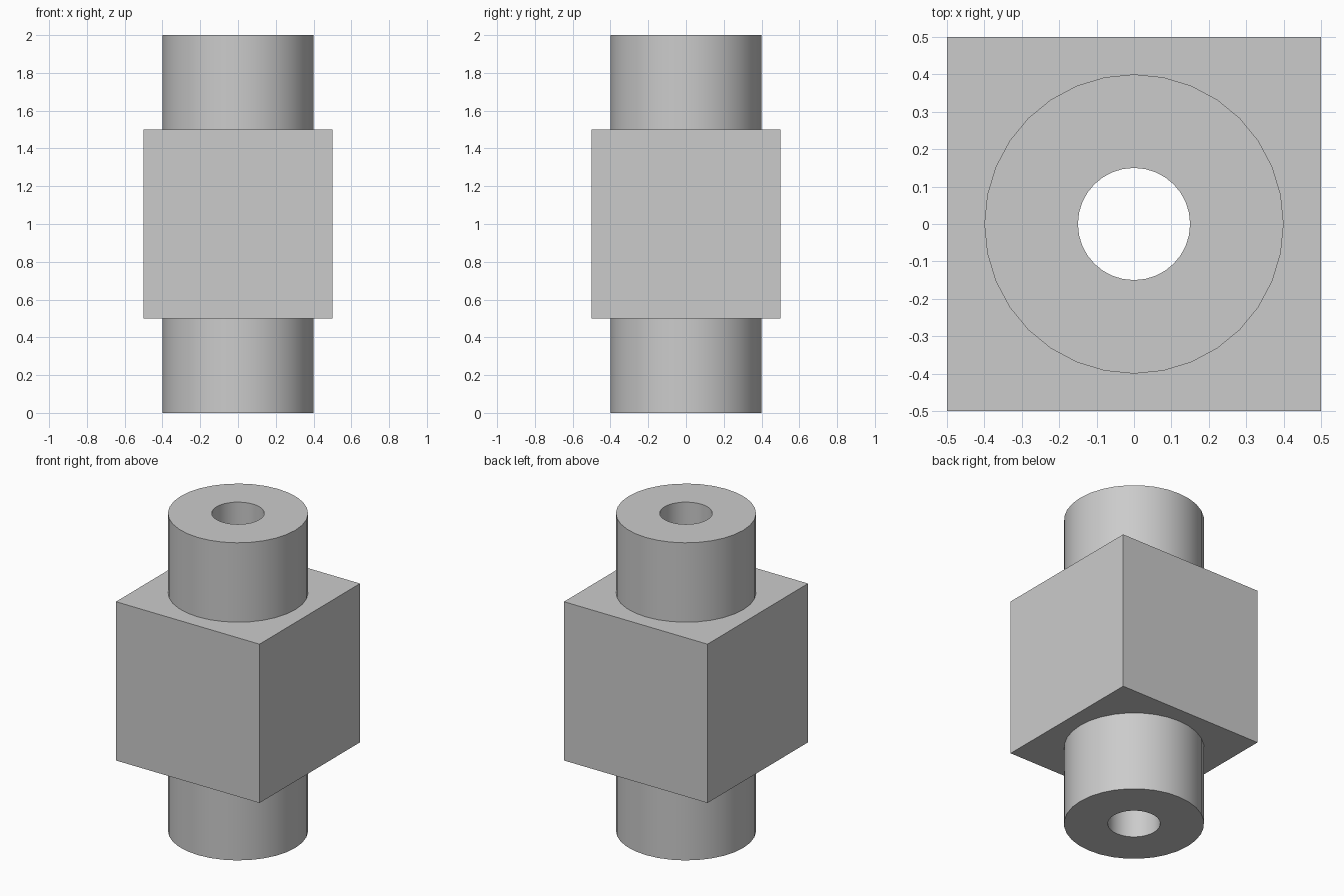
import bpy
import math

cube = bpy.data.objects.get("Cube")
if cube:
    bpy.data.objects.remove(cube, do_unlink=True)

SEGMENTS = 32

# Plain grey finish
grey = bpy.data.materials.new("plain grey")
grey.use_nodes = True
colour = (0.6, 0.6, 0.6, 1)
grey.diffuse_color = colour
grey.node_tree.nodes["Principled BSDF"].inputs["Base Color"].default_value = colour


def cylinder(name, radius, length):
    bpy.ops.mesh.primitive_cylinder_add(
        vertices=SEGMENTS, radius=radius, depth=length, location=(0, 0, 1))
    obj = bpy.context.object
    obj.name = name
    obj.data.materials.append(grey)
    return obj


def combine(target, tool, operation):
    bpy.context.view_layer.objects.active = target
    mod = target.modifiers.new(tool.name, "BOOLEAN")
    mod.operation = operation
    mod.solver = "EXACT"
    mod.object = tool
    bpy.ops.object.modifier_apply(modifier=mod.name)
    bpy.data.objects.remove(tool, do_unlink=True)


# Square central block
bpy.ops.mesh.primitive_cube_add(size=1, location=(0, 0, 1))
body = bpy.context.object
body.name = "bored_block_with_collars"
body.data.materials.append(grey)

# Round collars above and below, then the through bore
combine(body, cylinder("collars", 0.4, 2), "UNION")
combine(body, cylinder("bore", 0.15, 2.2), "DIFFERENCE")

# Smooth round walls with sharp rims
bpy.ops.object.select_all(action="DESELECT")
body.select_set(True)
bpy.context.view_layer.objects.active = body
bpy.ops.object.shade_smooth_by_angle(angle=math.radians(30))
